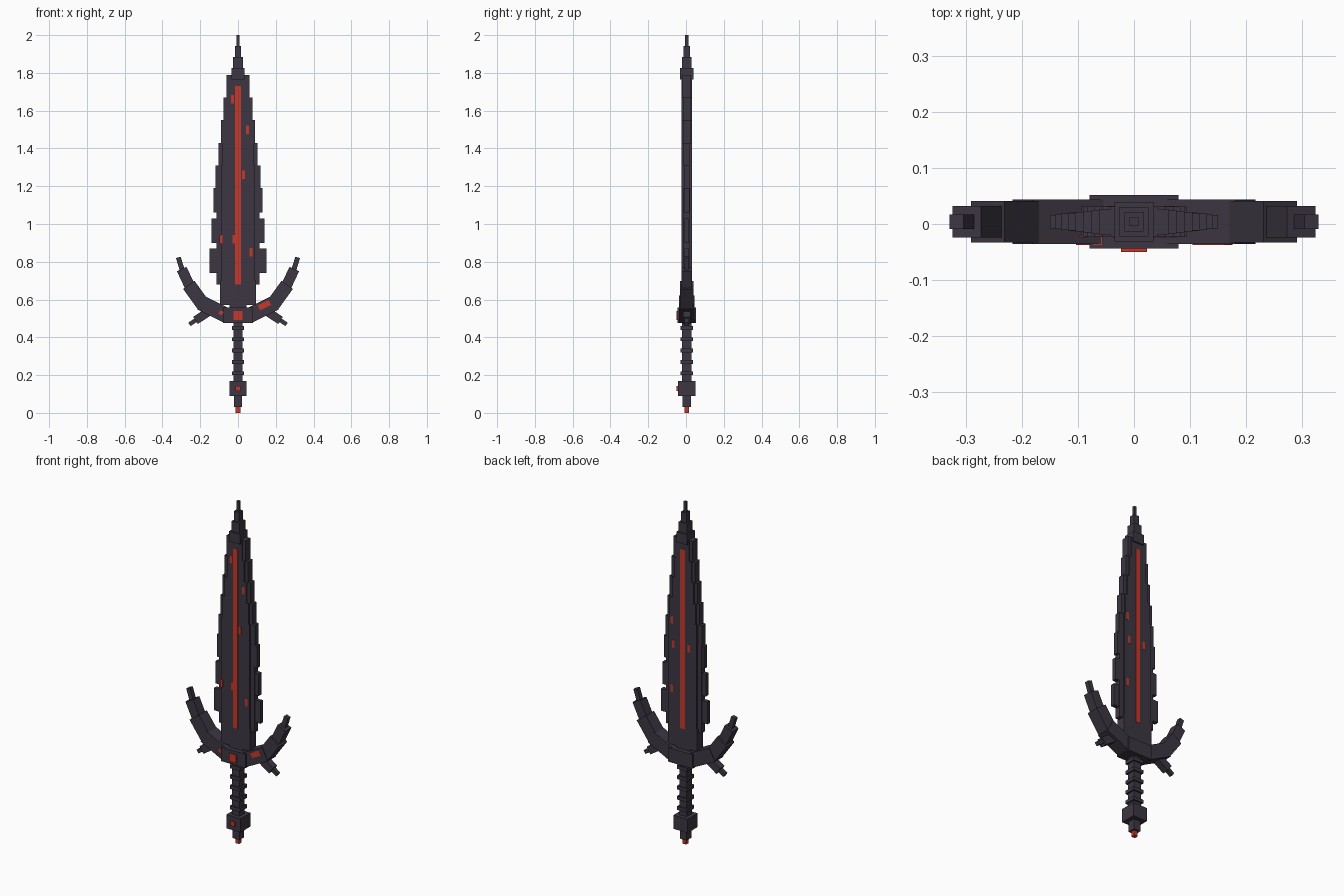
import bpy
import math
from mathutils import Matrix, Vector

default_cube = bpy.data.objects.get("Cube")
if default_cube:
    bpy.data.objects.remove(default_cube)


def make_material(name, red, green, blue):
    colour = (red, green, blue, 1)
    material = bpy.data.materials.new(name)
    material.use_nodes = True
    material.diffuse_color = colour
    material.node_tree.nodes["Principled BSDF"].inputs["Base Color"].default_value = colour
    return material


dark_metal = make_material("dark_metal", .046, .037, .054)
glowing_red = make_material("glowing_red", .56, .04, .025)
middle = .004  # depth centre of the sword


def add_box(name, centre, size, material=dark_metal, tilt=0):
    """Add a box, tilted counter-clockwise as seen from the front."""
    bpy.ops.mesh.primitive_cube_add(size=1)
    part = bpy.context.object
    part.name = name
    part.matrix_world = (Matrix.Translation(centre)
                         @ Matrix.Rotation(-tilt, 4, 'Y')
                         @ Matrix.Diagonal((*size, 1)))
    part.data.materials.append(material)


def add_tier(name, bottom, top, half_width, half_depth, material=dark_metal):
    """Add an upright box centred on the sword's axis."""
    add_box(name, (0, middle, (bottom + top) / 2),
            (half_width * 2, half_depth * 2, top - bottom), material)


def add_bar(name, start, end, width, depth):
    """Add a box along a line in the front plane, a little longer than the line."""
    line = end - start
    centre = (start + end) / 2
    add_box(name, (centre.x, middle, centre.y), (line.length + width / 4, depth, width),
            tilt=math.atan2(line.y, line.x))


def add_gem(name, height, width):
    """Add a square gem that stands out from the front."""
    add_box(name, (0, -.04, height), (width, .02, width), glowing_red)


def add_blade_tier(bottom, top, half_width):
    """Add a thin wide edge with a thicker core inside; wider edges are thinner."""
    add_tier("blade_edge", bottom, top, half_width, .03 - half_width * .12)
    add_tier("blade_core", bottom, top, min(.09, half_width - .02), .027)


# Pommel with its red point
add_tier("pommel_tip", 0, .04, .012, .012, glowing_red)
add_tier("pommel_stem", .03, .1, .022, .022)
add_tier("pommel", .09, .17, .046, .046)
add_gem("pommel_gem", .13, .027)

# Grip with evenly spaced raised rings
add_tier("grip", .16, .49, .024, .024)
for ring in range(5):
    bottom = .2 + ring * .06
    add_tier("grip_ring", bottom, bottom + .02, .033, .033)

# Guard centre
add_tier("guard_centre", .475, .557, .079, .048)
add_gem("guard_gem", .515, .047)

# Guard arms: segments grow slimmer toward the tip, with a stepped spur below
arm_path = [(.06, .515), (.19, .58), (.255, .67), (.295, .755), (.315, .82)]
for side_name, side in (("left", 1), ("right", -1)):
    points = [Vector((side * x, z)) for x, z in arm_path]
    for index, (start, end) in enumerate(zip(points, points[1:])):
        thickness = .08 - .006 * index * index
        add_bar(side_name + "_guard_arm", start, end, thickness, thickness)
    spur_root = Vector((side * .14, .545))
    spur_end = Vector((side * .255, .47))
    add_bar(side_name + "_guard_spur", spur_root, spur_root.lerp(spur_end, .7), .045, .04)
    add_bar(side_name + "_guard_spur_tip", spur_root, spur_end, .022, .022)

# Blade root, with a narrow neck where it meets the guard
add_tier("blade_neck", .55, .58, .045, .022)
add_tier("blade_root", .57, .7, .094, .027)

# Lower blade: three separate serrations over a narrower backing
add_blade_tier(.68, 1.19, .115)
for step in range(3):
    bottom = .74 + step * .16
    add_blade_tier(bottom, bottom + .13, .15 - step * .01)

# Upper blade: tiers narrowing by equal steps
for step in range(5):
    bottom = 1.19 + step * .12
    add_blade_tier(bottom, bottom + .12, .118 - step * .014)

# Stepped square point
for step in range(4):
    top = 2 - step * .058
    half = .008 + step * .009
    add_tier("blade_point", top - .06, top, half, half)

# Red channel and flecks on both faces of the blade
front_flecks = [(-.03, 1.66), (.05, 1.5), (.03, 1.26), (-.09, .92), (-.02, .92), (.07, .85)]
back_flecks = [(.07, 1.3), (.06, 1.16), (-.04, 1.16), (.07, .9)]
for facing, flecks in ((-1, front_flecks), (1, back_flecks)):
    surface = middle + facing * .027
    add_box("blade_channel", (0, surface, 1.205), (.03, .003, 1.05), glowing_red)
    for x, z in flecks:
        add_box("blade_fleck", (x, surface, z), (.016, .003, .045), glowing_red)

# Glowing flecks on the guard, aligned with its inner arm segments
arm_slope = math.atan2(.065, .13)
add_box("left_guard_fleck", (.14, middle - .04, .57), (.065, .003, .03), glowing_red, arm_slope)
add_box("right_guard_fleck", (-.09, middle - .04, .53), (.02, .003, .02), glowing_red, -arm_slope)
add_box("guard_top_fleck", (-.065, -.03, .557), (.016, .014, .004), glowing_red)
